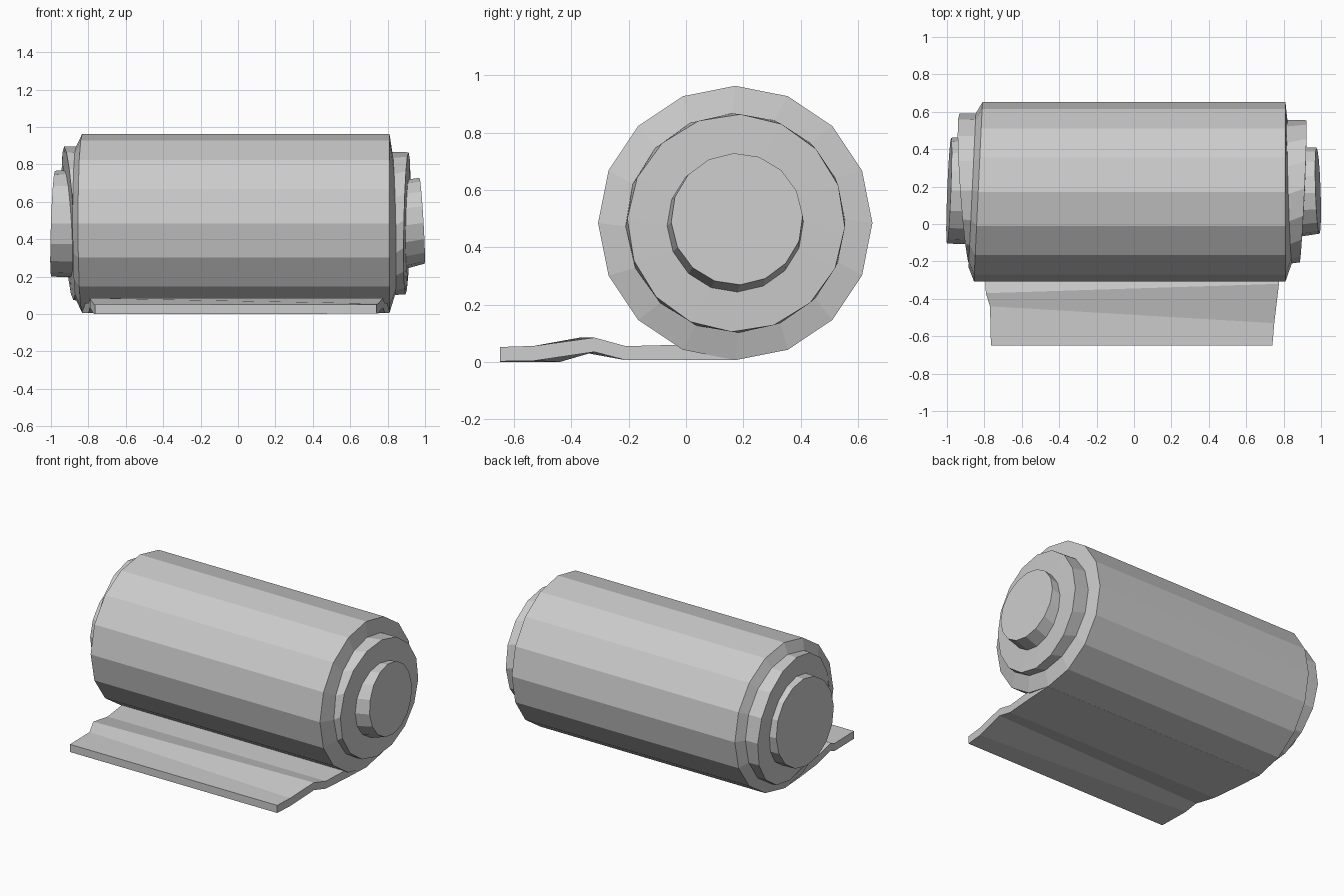
import bpy, bmesh
from math import sin, cos, tau

if "Cube" in bpy.data.objects:
    bpy.data.objects.remove(bpy.data.objects["Cube"])

SIDES = 16
CY, CZ = 0.172, 0.485


def ring(bm, x, r, sy=0.0, sz=0.0, cy=CY, cz=CZ, turn=0.0):
    """Polygon ring lying in a slightly tilted plane across the x axis."""
    out = []
    for i in range(SIDES):
        a = tau * i / SIDES + turn
        dy, dz = r * cos(a), r * sin(a)
        out.append(bm.verts.new((x + sy * dy + sz * dz, cy + dy, cz + dz)))
    return out


def loft(bm, sections):
    """Skin consecutive sections and cap both ends."""
    for a, b in zip(sections, sections[1:]):
        n = len(a)
        for i in range(n):
            j = (i + 1) % n
            bm.faces.new((a[i], a[j], b[j], b[i]))
    bm.faces.new(sections[0][::-1])
    bm.faces.new(sections[-1])


def finish(bm, name):
    bmesh.ops.recalc_face_normals(bm, faces=bm.faces)
    me = bpy.data.meshes.new(name)
    bm.to_mesh(me)
    bm.free()
    bpy.context.collection.objects.link(bpy.data.objects.new(name, me))


# Rolled body with stepped, uneven ends (left to right)
bm = bmesh.new()
loft(bm, [ring(bm, *p) for p in (
    (-0.989, 0.283, 0.04, 0.035, 0.178, 0.483),
    (-0.910, 0.285, -0.07, -0.06, 0.178, 0.483),
    (-0.905, 0.410, -0.07, -0.06, 0.180, 0.485),
    (-0.865, 0.412, 0.047, 0.0, 0.180, 0.485),
    (-0.833, 0.479, 0.047, 0.0),
    (0.810, 0.479, 0.0, 0.0),
    (0.832, 0.383, -0.03, -0.02, CY, CZ, 0.03),
    (0.904, 0.380, 0.046, 0.02, CY + 0.003, CZ, -0.04),
    (0.908, 0.238, 0.046, 0.02, CY, 0.482, 0.03),
    (0.984, 0.230, -0.033, -0.06, CY + 0.006, 0.499, 0.05),
)])
finish(bm, "bedroll_body")

# Loose flap: each cross-section is (y, bottom z, top z, x) along the sheet
left = [(-0.65, 0.0, 0.05, -0.765), (-0.44, 0.0, 0.05, -0.77),
        (-0.37, 0.035, 0.085, -0.792), (-0.21, 0.006, 0.055, -0.80),
        (-0.02, 0.006, 0.06, -0.82), (0.17, 0.006, 0.06, -0.835)]
right = [(-0.65, 0.002, 0.052, 0.74), (-0.53, 0.004, 0.056, 0.75),
         (-0.32, 0.035, 0.085, 0.775), (-0.21, 0.006, 0.055, 0.785),
         (-0.02, 0.006, 0.06, 0.80), (0.17, 0.006, 0.06, 0.81)]
bm = bmesh.new()
sections = []
for (ly, lb, lt, lx), (ry, rb, rt, rx) in zip(left, right):
    sections.append([bm.verts.new(c) for c in (
        (lx, ly, lb), (rx, ry, rb), (rx, ry, rt), (lx, ly, lt))])
loft(bm, sections)
finish(bm, "loose_flap")
